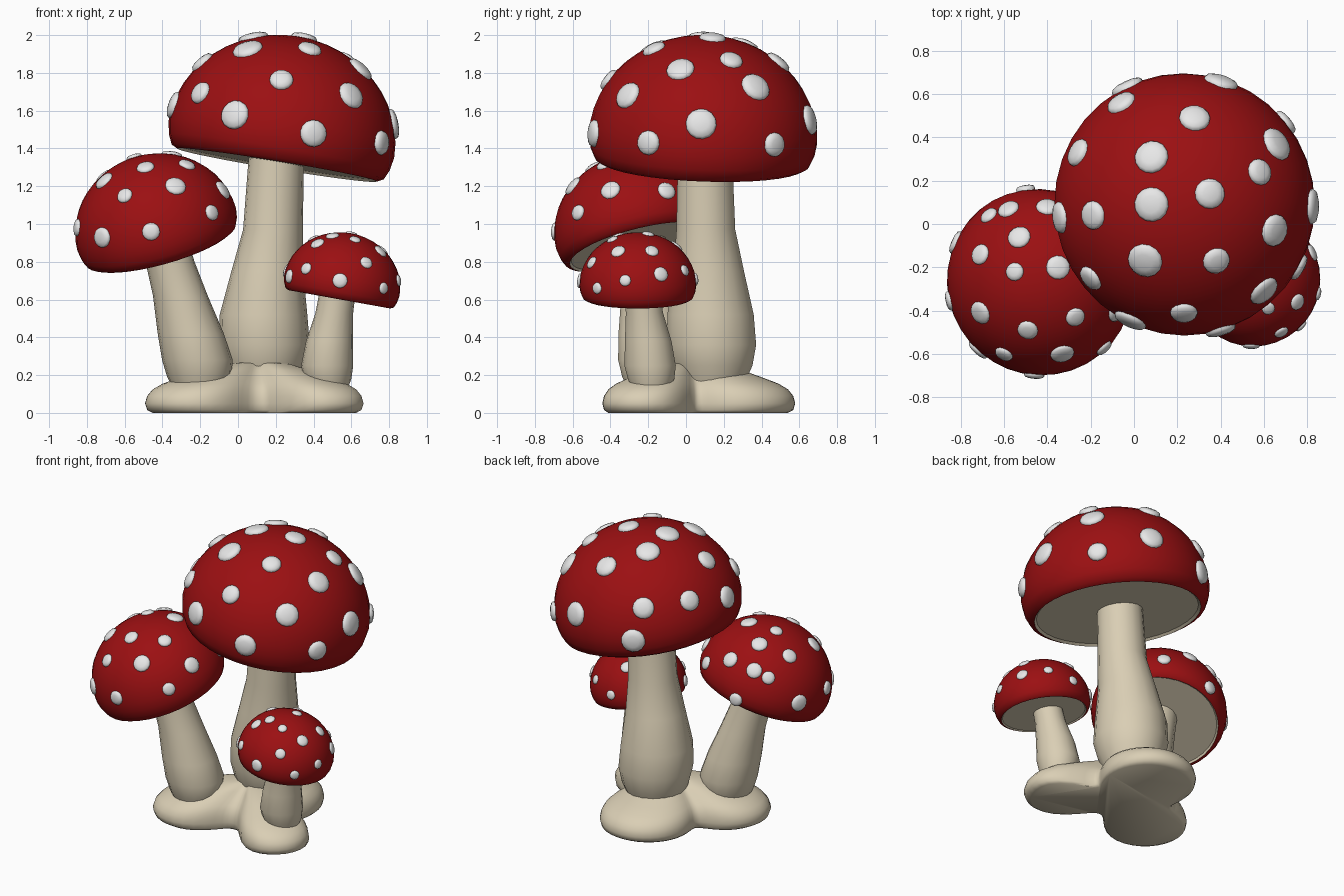
import bpy, bmesh, math
from mathutils import Vector, Matrix

cube = bpy.data.objects.get("Cube")
if cube:
    bpy.data.objects.remove(cube, do_unlink=True)


def material(name, rgb):
    mat = bpy.data.materials.new(name)
    mat.use_nodes = True
    mat.diffuse_color = (*rgb, 1)
    mat.node_tree.nodes["Principled BSDF"].inputs["Base Color"].default_value = (*rgb, 1)
    return mat


RED = material("cap red", (0.33, 0.005, 0.006))
WHITE = material("spot white", (0.80, 0.80, 0.80))
CREAM = material("stem cream", (0.70, 0.62, 0.46))


def finish(name, bm, mats, angle=40):
    """Turn a bmesh into a smooth-shaded object."""
    bmesh.ops.recalc_face_normals(bm, faces=bm.faces)
    mesh = bpy.data.meshes.new(name)
    bm.to_mesh(mesh)
    bm.free()
    for mat in mats:
        mesh.materials.append(mat)
    obj = bpy.data.objects.new(name, mesh)
    bpy.context.collection.objects.link(obj)
    bpy.ops.object.select_all(action="DESELECT")
    obj.select_set(True)
    bpy.context.view_layer.objects.active = obj
    bpy.ops.object.shade_smooth_by_angle(angle=math.radians(angle))
    return obj


def loft(bm, rings):
    """Join rings of points with quads and close both ends; return the faces by band."""
    loops = [[bm.verts.new(p) for p in ring] for ring in rings]
    bands = [[bm.faces.new(loops[0])]]
    for low, high in zip(loops, loops[1:]):
        n = len(low)
        bands.append([bm.faces.new((low[i], low[(i + 1) % n], high[(i + 1) % n], high[i]))
                      for i in range(n)])
    bands.append([bm.faces.new(loops[-1])])
    return bands


def circle(radius, z, sides, x=0, y=0):
    turn = math.tau / sides
    return [Vector((x + radius * math.cos(i * turn), y + radius * math.sin(i * turn), z))
            for i in range(sides)]


def cap(name, centre, axis, radius, dome, depth):
    """Half-ellipsoid cap with a rounded lip and a flat cream underside."""
    frame = Matrix.Translation(centre) @ Vector((0, 0, 1)).rotation_difference(
        Vector(axis)).to_matrix().to_4x4()
    profile = [(0.86, -0.9), (0.885, -1.0), (0.94, -0.88), (0.98, -0.5)]
    rings = [circle(radius * r, depth * h, 36) for r, h in profile]
    steps = 12
    for i in range(steps):
        a = math.pi / 2 * i / steps
        rings.append(circle(radius * math.cos(a), dome * math.sin(a), 36))
    rings.append(circle(radius * 0.03, dome, 36))
    bm = bmesh.new()
    bands = loft(bm, rings)
    for face in bands[0] + bands[1]:
        face.material_index = 1
    bm.transform(frame)
    finish(name, bm, [RED, CREAM])
    return frame @ Matrix.Diagonal((radius, radius, dome, 1))


def spots(name, frame, size, places):
    """Raised patches that follow the dome; places are (x, y) from above or (x, y, z)."""
    inverse = frame.inverted()
    bm = bmesh.new()
    for k, place in enumerate(places):
        if len(place) == 3:
            hit = inverse @ Vector(place)
        else:
            start = inverse @ Vector((*place, 3))
            ray = (inverse.to_3x3() @ Vector((0, 0, -1))).normalized()
            along = start.dot(ray)
            root = max(0, along * along - start.length_squared + 1)
            hit = start + ray * (-along - math.sqrt(root))
        surface = frame @ hit.normalized()
        normal = (inverse.to_3x3().transposed() @ hit.normalized()).normalized()
        side = normal.orthogonal().normalized()
        up = normal.cross(side)
        scale = size * (1 + 0.14 * math.sin(k * 2.4))
        rings = []
        for spread, lift in ((1, -0.015), (1, 0.006), (0.88, 0.017), (0.5, 0.023), (0.1, 0.024)):
            ring = []
            for p in circle(scale * spread, 0, 14):
                q = inverse @ (surface + side * p.x + up * p.y)
                ring.append(frame @ q.normalized() + normal * lift * size / 0.07)
            rings.append(ring)
        loft(bm, rings)
    finish(name, bm, [WHITE], 50)


def stem(name, rings):
    """Tapering leaning stem from (x, y, z, radius) rings."""
    bm = bmesh.new()
    loft(bm, [circle(r, z, 18, x, y) for x, y, z, r in rings])
    finish(name, bm, [CREAM], 45)


# Lobed ground base: outline is a soft union of circles, swept up a rounded profile
LOBES = [(-0.23, -0.16, 0.27), (0.44, -0.22, 0.235), (0.11, 0.28, 0.305), (0.1, 0.0, 0.22)]
HUB = Vector((0.1, 0.02))


def inside(p):
    return sum(math.exp((r - math.hypot(p.x - x, p.y - y)) / 0.03) for x, y, r in LOBES) > 1


SIDES = 72
directions = [Vector((math.cos(i * math.tau / SIDES), math.sin(i * math.tau / SIDES)))
              for i in range(SIDES)]
reach = []
for d in directions:
    length = 1.0
    while not inside(HUB + d * length):
        length -= 0.005
    reach.append(length)
for _ in range(3):
    reach = [(reach[i - 1] + 2 * reach[i] + reach[(i + 1) % SIDES]) / 4 for i in range(SIDES)]
bm = bmesh.new()
loft(bm, [[(*(HUB + d * length * s), z) for d, length in zip(directions, reach)]
          for s, z in ((0.93, 0), (0.98, 0.015), (1, 0.05), (0.98, 0.09), (0.93, 0.125),
                       (0.84, 0.155), (0.7, 0.185), (0.5, 0.225), (0.3, 0.26), (0.05, 0.27))])
finish("ground_base", bm, [CREAM], 60)

# Stems
stem("large_stem", [(0.14, 0.14, 0.15, 0.17), (0.14, 0.14, 0.25, 0.215), (0.14, 0.135, 0.36, 0.24),
                    (0.135, 0.13, 0.52, 0.232), (0.155, 0.12, 0.75, 0.19),
                    (0.185, 0.105, 0.97, 0.158), (0.205, 0.1, 1.4, 0.145)])
stem("medium_stem", [(-0.2, -0.17, 0.1, 0.13), (-0.205, -0.17, 0.19, 0.17),
                     (-0.215, -0.175, 0.28, 0.187), (-0.25, -0.185, 0.42, 0.175),
                     (-0.305, -0.2, 0.62, 0.145), (-0.36, -0.22, 0.8, 0.13),
                     (-0.4, -0.235, 0.95, 0.125)])
stem("small_stem", [(0.48, -0.185, 0.1, 0.09), (0.475, -0.185, 0.18, 0.125),
                    (0.472, -0.19, 0.25, 0.138), (0.485, -0.2, 0.38, 0.125),
                    (0.51, -0.22, 0.53, 0.1), (0.53, -0.235, 0.66, 0.095)])

# Caps and their spots
large = cap("large_cap", (0.23, 0.09, 1.45), (0.165, 0.04, 1), 0.605, 0.55, 0.14)
spots("large_cap_spots", large, 0.072, [
    (0.28, 0.49), (0.08, 0.31), (0.58, 0.24), (0.08, 0.09), (0.35, 0.14), (-0.19, 0.04),
    (0.05, -0.17), (0.38, -0.17), (0.65, -0.03), (0.6, -0.31), (0.23, -0.41), (0.66, 0.37),
    (-0.26, 0.33), (-0.06, 0.56), (0.4, 0.65, 1.55), (-0.2, -0.25), (-0.02, -0.45, 1.58),
    (0.4, -0.49, 1.48), (0.76, -0.2, 1.43), (0.82, 0.08, 1.53), (0.7, 0.47, 1.42),
    (-0.34, 0.03, 1.63), (-0.03, 0.63, 1.47)])

medium = cap("medium_cap", (-0.43, -0.265, 0.97), (-0.28, -0.25, 1), 0.435, 0.4, 0.1)
spots("medium_cap_spots", medium, 0.049, [
    (-0.71, -0.14), (-0.53, -0.06), (-0.55, -0.22), (-0.71, -0.41), (-0.49, -0.49),
    (-0.27, -0.43), (-0.33, -0.6), (-0.6, -0.6), (-0.58, 0.07), (-0.4, 0.08), (-0.67, 0.04),
    (-0.35, -0.2), (-0.83, -0.35, 0.98), (-0.46, -0.69, 0.96), (-0.71, -0.57, 0.93),
    (-0.14, -0.57, 1.06), (-0.08, -0.4, 1.18), (-0.08, -0.1, 1.18), (-0.2, 0.06, 1.14),
    (-0.81, -0.09, 0.97), (-0.5, 0.16, 1.0)])

small = cap("small_cap", (0.55, -0.255, 0.675), (0.18, 0.0, 1), 0.31, 0.28, 0.075)
spots("small_cap_spots", small, 0.035, [
    (0.5, -0.36), (0.42, -0.4), (0.62, -0.39), (0.755, -0.36), (0.68, -0.5), (0.37, -0.47, 0.76),
    (0.54, -0.56, 0.7), (0.77, -0.47, 0.66), (0.29, -0.37, 0.72), (0.765, -0.18), (0.84, -0.32, 0.7),
    (0.85, -0.12, 0.74), (0.6, -0.2), (0.4, -0.2), (0.5, -0.05), (0.7, -0.02, 0.75),
    (0.35, -0.04, 0.72), (0.26, -0.2, 0.75), (0.55, 0.05, 0.71)])
